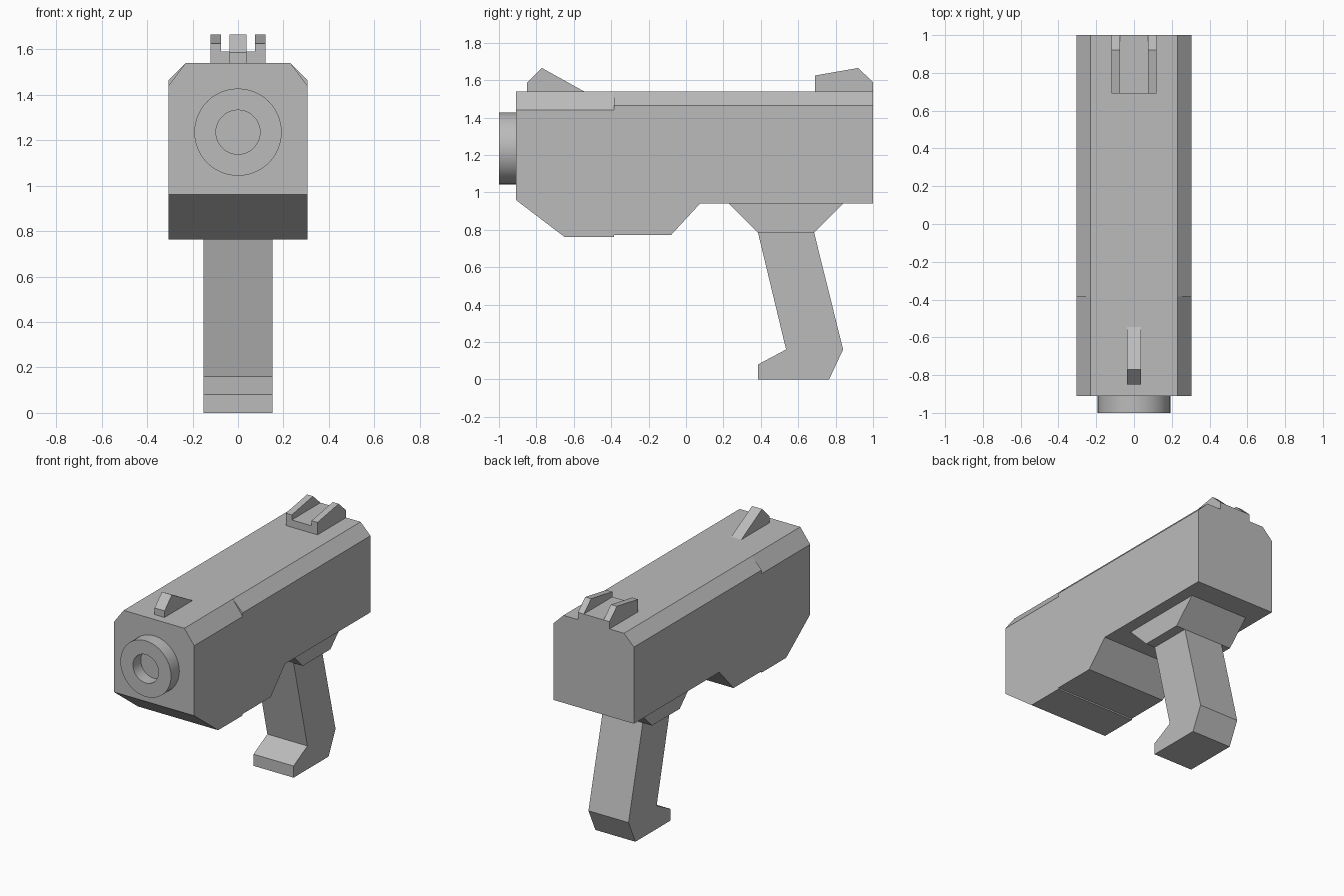
import bpy
import bmesh
import math
from mathutils import Vector

cube = bpy.data.objects.get("Cube")
if cube:
    bpy.data.objects.remove(cube, do_unlink=True)

GREY = (0.5, 0.5, 0.5, 1)
grey = bpy.data.materials.new("plain grey")
grey.use_nodes = True
grey.diffuse_color = GREY
grey.node_tree.nodes["Principled BSDF"].inputs["Base Color"].default_value = GREY


def finish(name, bm):
    bmesh.ops.recalc_face_normals(bm, faces=bm.faces)
    mesh = bpy.data.meshes.new(name)
    bm.to_mesh(mesh)
    bm.free()
    mesh.materials.append(grey)
    obj = bpy.data.objects.new(name, mesh)
    bpy.context.collection.objects.link(obj)
    return obj


def slab(profile, x0, x1):
    """Extrude a side profile of (y, z) points from x0 to x1."""
    bm = bmesh.new()
    face = bm.faces.new([bm.verts.new((x0, y, z)) for y, z in profile])
    out = bmesh.ops.extrude_face_region(bm, geom=[face])
    verts = [v for v in out["geom"] if isinstance(v, bmesh.types.BMVert)]
    bmesh.ops.translate(bm, verts=verts, vec=(x1 - x0, 0, 0))
    return bm


HALF, FLAT, TOP, SEAM = 0.305, 0.23, 1.54, -0.385


def body(name, profile, shoulder):
    """Body section whose upper edges are sliced off down to the shoulder height."""
    bm = slab(profile, -HALF, HALF)
    for side in (-1, 1):
        cut = bmesh.ops.bisect_plane(
            bm, geom=bm.verts[:] + bm.edges[:] + bm.faces[:], dist=1e-5,
            plane_co=Vector((side * FLAT, 0, TOP)),
            plane_no=Vector((side * (TOP - shoulder), 0, HALF - FLAT)),
            clear_outer=True)
        edges = [e for e in cut["geom_cut"] if isinstance(e, bmesh.types.BMEdge)]
        bmesh.ops.holes_fill(bm, edges=[e for e in edges if e.is_boundary], sides=0)
    return finish(name, bm)


# Body sections
body("front_body", [(-0.91, TOP), (-0.91, 0.96), (-0.65, 0.762),
                    (SEAM, 0.762), (SEAM, TOP)], 1.44)
body("rear_body", [(SEAM, TOP), (SEAM, 0.772), (-0.08, 0.772),
                   (0.075, 0.94), (1, 0.94), (1, TOP)], 1.465)

# Grip and its flared mount
finish("grip_mount", slab([(0.23, 0.94), (0.385, 0.785), (0.685, 0.785),
                           (0.84, 0.94)], -0.222, 0.222))
finish("grip", slab([(0.385, 0.785), (0.685, 0.785), (0.84, 0.16), (0.765, 0),
                     (0.385, 0), (0.385, 0.08), (0.535, 0.16)], -0.152, 0.152))

# Sights
finish("front_sight", slab([(-0.85, TOP), (-0.85, 1.585), (-0.77, 1.665),
                            (-0.545, TOP)], -0.038, 0.038))
finish("rear_sight_base", slab([(0.69, TOP), (0.69, 1.59), (1, 1.59),
                                (1, TOP)], -0.075, 0.075))
for name, side in (("left", 1), ("right", -1)):
    finish(name + "_rear_sight_post",
           slab([(0.69, TOP), (0.69, 1.625), (0.92, 1.665), (1, 1.59),
                 (1, TOP)], side * 0.075, side * 0.12))

# Muzzle ring, lathed around the bore
bm = bmesh.new()
ring = [(0.192, -0.91), (0.192, -1), (0.097, -1), (0.097, -0.915), (0, -0.915)]
verts = [bm.verts.new((r, y, 1.235)) for r, y in ring]
edges = [bm.edges.new(pair) for pair in zip(verts, verts[1:])]
bmesh.ops.spin(bm, geom=verts + edges, cent=(0, 0, 1.235), axis=(0, 1, 0),
               angle=math.tau, steps=48)
bmesh.ops.remove_doubles(bm, verts=bm.verts, dist=1e-4)
muzzle = finish("muzzle", bm)
bm = bmesh.new()
bm.from_mesh(muzzle.data)
if sum(f.normal.y * f.calc_area() for f in bm.faces) > 0:
    bmesh.ops.reverse_faces(bm, faces=bm.faces)
bm.to_mesh(muzzle.data)
bm.free()
bpy.ops.object.select_all(action="DESELECT")
muzzle.select_set(True)
bpy.context.view_layer.objects.active = muzzle
bpy.ops.object.shade_smooth_by_angle(angle=math.radians(35))
